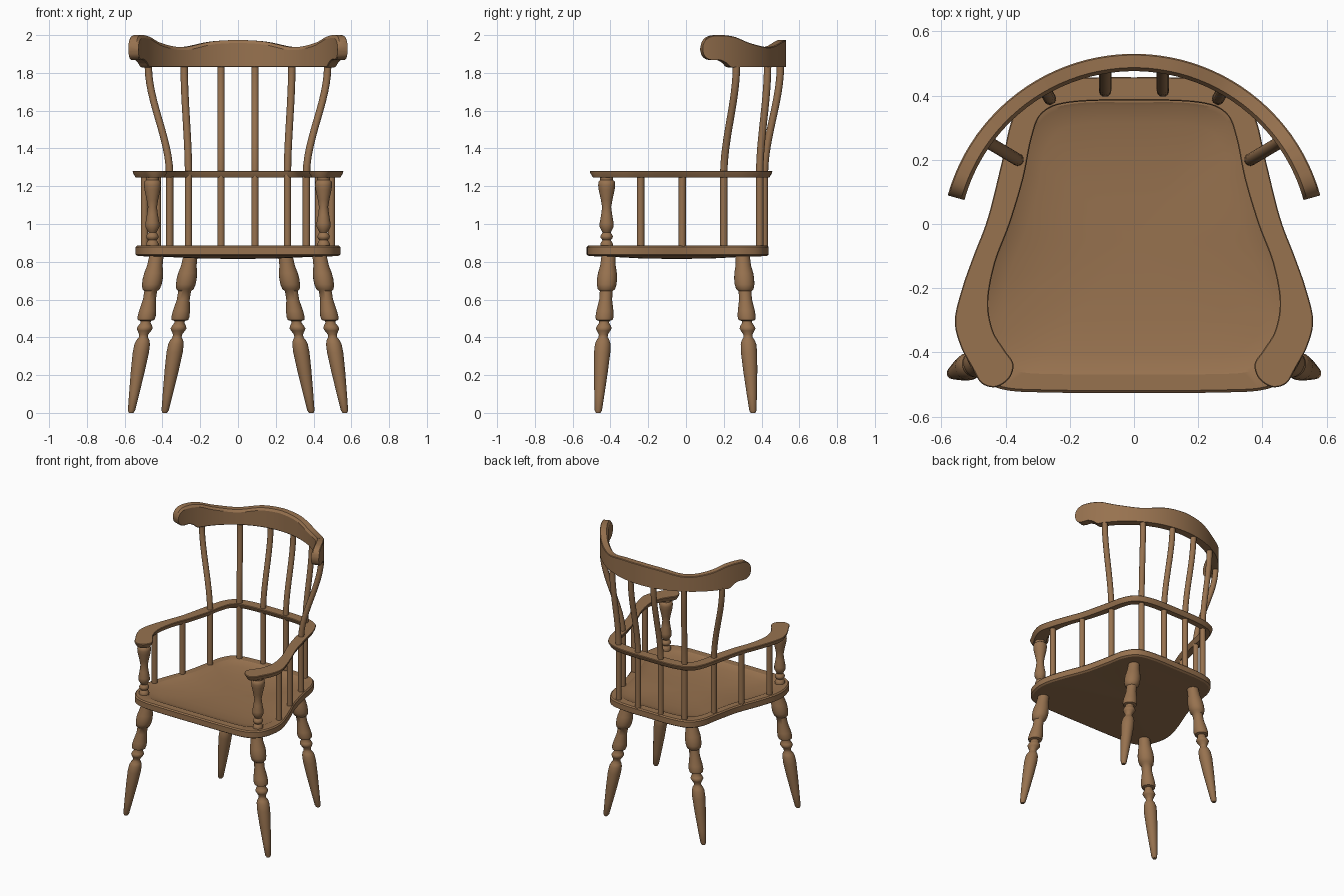
import bpy, bmesh, math

if "Cube" in bpy.data.objects:
    bpy.data.objects.remove(bpy.data.objects["Cube"])

wood = bpy.data.materials.new("warm brown wood")
wood.diffuse_color = (0.31, 0.168, 0.078, 1)
wood.use_nodes = True
wood.node_tree.nodes["Principled BSDF"].inputs["Base Color"].default_value = wood.diffuse_color


def loft(name, rings, angle=35):
    """Skin a list of equal-length closed rings and cap both ends."""
    bm = bmesh.new()
    vs = [[bm.verts.new(p) for p in r] for r in rings]
    n = len(rings[0])
    for a, b in zip(vs, vs[1:]):
        for i in range(n):
            j = (i + 1) % n
            bm.faces.new((a[i], a[j], b[j], b[i]))
    bm.faces.new(vs[0])
    bm.faces.new(vs[-1])
    bmesh.ops.recalc_face_normals(bm, faces=bm.faces)
    me = bpy.data.meshes.new(name)
    bm.to_mesh(me)
    bm.free()
    me.materials.append(wood)
    ob = bpy.data.objects.new(name, me)
    bpy.context.collection.objects.link(ob)
    bpy.ops.object.select_all(action='DESELECT')
    ob.select_set(True)
    bpy.context.view_layer.objects.active = ob
    bpy.ops.object.shade_smooth_by_angle(angle=math.radians(angle))
    return ob


def turned(name, path, n=20):
    """Round rod through (x, y, z, radius) stations."""
    loft(name, [[(x + r * math.cos(2 * math.pi * k / n),
                  y + r * math.sin(2 * math.pi * k / n), z) for k in range(n)]
                for x, y, z, r in path], 50)


def spline(p, closed=True, steps=6):
    """Catmull-Rom through points of any dimension."""
    n, out = len(p), []
    get = (lambda i: p[i % n]) if closed else (lambda i: p[min(max(i, 0), n - 1)])
    for i in range(n if closed else n - 1):
        a, b, c, d = (get(i + k) for k in (-1, 0, 1, 2))
        for s in range(steps):
            t = s / steps
            out.append(tuple(0.5 * (2 * B + (C - A) * t + (2 * A - 5 * B + 4 * C - D) * t * t
                                    + (3 * B - A - 3 * C + D) * t ** 3)
                             for A, B, C, D in zip(a, b, c, d)))
    if not closed:
        out.append(tuple(p[-1]))
    return out


def symmetric(half):
    return spline(half + [(-x, y) for x, y in reversed(half[1:-1])])


def offset(pts, d):
    """Move a closed outline outward by d."""
    n = len(pts)
    area = sum(pts[i - 1][0] * pts[i][1] - pts[i][0] * pts[i - 1][1] for i in range(n))
    s = 1 if area > 0 else -1
    out = []
    for i in range(n):
        tx = pts[(i + 1) % n][0] - pts[i - 1][0]
        ty = pts[(i + 1) % n][1] - pts[i - 1][1]
        l = math.hypot(tx, ty) or 1
        out.append((pts[i][0] + s * d * ty / l, pts[i][1] - s * d * tx / l))
    return out


def at(pts, z):
    return [(x, y, z) for x, y in pts]


def scaled(pts, f, z):
    return [(x * f, -0.05 + (y + 0.05) * f, z) for x, y in pts]


# Seat: dished top, slightly bulging underside
seat = symmetric([(0, -0.526), (0.25, -0.525), (0.41, -0.515), (0.495, -0.465), (0.535, -0.37),
                  (0.538, -0.27), (0.5, -0.14), (0.435, 0.03), (0.395, 0.2), (0.37, 0.32),
                  (0.31, 0.405), (0.19, 0.435), (0, 0.437)])
loft("seat", [scaled(seat, 0.05, 0.815), scaled(seat, 0.4, 0.818), scaled(seat, 0.75, 0.827),
              at(offset(seat, -0.012), 0.83), at(seat, 0.838), at(seat, 0.877),
              at(offset(seat, -0.008), 0.885), scaled(seat, 0.88, 0.885),
              scaled(seat, 0.86, 0.88), scaled(seat, 0.75, 0.868), scaled(seat, 0.55, 0.857),
              scaled(seat, 0.3, 0.851), scaled(seat, 0.05, 0.85)], 25)

# Continuous arm bow with rounded hand rests
arm = symmetric([(0, 0.457), (0.2, 0.452), (0.32, 0.415), (0.378, 0.33), (0.41, 0.2),
                 (0.455, 0.02), (0.5, -0.1), (0.535, -0.2), (0.558, -0.3), (0.54, -0.38),
                 (0.503, -0.45), (0.475, -0.496), (0.43, -0.508), (0.388, -0.48), (0.376, -0.435),
                 (0.405, -0.39), (0.44, -0.33), (0.454, -0.24), (0.432, -0.12), (0.387, 0),
                 (0.345, 0.14), (0.318, 0.27), (0.285, 0.345), (0.2, 0.378), (0, 0.385)])
loft("arm_bow", [at(offset(arm, -0.016), 1.246), at(offset(arm, -0.002), 1.27),
                 at(arm, 1.277), at(offset(arm, -0.003), 1.281)], 25)

# Crest rail: bent board with wavy top and rounded ears (angle, top, bottom)
half = [(0, 1.975, 1.83), (0.25, 1.966, 1.83), (0.54, 1.936, 1.83), (0.8, 1.956, 1.83),
        (0.97, 1.988, 1.83), (1.03, 1.995, 1.832), (1.08, 1.999, 1.855), (1.14, 2.0, 1.869),
        (1.2, 1.998, 1.868), (1.25, 1.988, 1.874), (1.285, 1.968, 1.892), (1.3, 1.942, 1.918)]
side = spline(half, False, 5)
stations = [(-a, t, b) for a, t, b in reversed(side[1:])] + side
C, RO, RI = -0.072, 0.602, 0.548
rings = []
for a, t, b in stations:
    prof = [(RO, b), (RO, t - 0.004), (RO - 0.004, t), (RI + 0.011, t),
            (RI, t - 0.016), (RI, b + 0.004), (RI + 0.004, b)]
    rings.append([(r * math.sin(a), C + r * math.cos(a), z) for r, z in prof])
loft("crest_rail", rings, 30)

# Turned profiles as (height, radius)
LEG = [(0.0, 0.012), (0.012, 0.019), (0.1, 0.027), (0.22, 0.037), (0.32, 0.043), (0.365, 0.041),
       (0.385, 0.034), (0.4, 0.024), (0.415, 0.024), (0.435, 0.036), (0.447, 0.042),
       (0.46, 0.037), (0.478, 0.026), (0.487, 0.028), (0.492, 0.044), (0.51, 0.048),
       (0.54, 0.045), (0.6, 0.034), (0.645, 0.034), (0.655, 0.046), (0.68, 0.052),
       (0.71, 0.053), (0.74, 0.05), (0.78, 0.041), (0.84, 0.037)]
POST = [(0.875, 0.032), (0.895, 0.034), (0.905, 0.028), (0.915, 0.022), (0.925, 0.031),
        (0.935, 0.033), (0.945, 0.028), (0.955, 0.021), (0.965, 0.027), (0.985, 0.037),
        (1.005, 0.037), (1.05, 0.029), (1.09, 0.024), (1.13, 0.031), (1.18, 0.042),
        (1.205, 0.045), (1.225, 0.043), (1.232, 0.034), (1.255, 0.034)]


def spindle(name, x0, y0, x1, y1):
    # straight up to the arm, then an S-bend to the crest
    path = [(x0, y0, 0.87, 0.0195), (x0, y0, 1.26, 0.0195)]
    for k in range(1, 13):
        u = k / 12
        s = u * u * (3 - 2 * u)
        path.append((x0 + (x1 - x0) * s, y0 + (y1 - y0) * s, 1.26 + 0.58 * u, 0.0195))
    turned(name, path, 16)


for m, label in ((-1, "left"), (1, "right")):
    # Splayed legs
    for part, (tx, ty, bx, by) in (("front_leg", (0.432, -0.41, 0.566, -0.465)),
                                   ("back_leg", (0.252, 0.3, 0.388, 0.355))):
        turned(f"{part}_{label}", [(m * (bx + (tx - bx) * z / 0.83), by + (ty - by) * z / 0.83, z, r)
                                   for z, r in LEG], 24)
    # Arm posts
    turned(f"arm_post_{label}", [(m * 0.453, -0.42, z, r) for z, r in POST], 24)
    # Short spindles under the arms
    for k, (x, y) in enumerate(((0.495, -0.24), (0.427, -0.02))):
        turned(f"arm_spindle_{label}_{k}", [(m * x, y, 0.87, 0.0195), (m * x, y, 1.26, 0.0195)], 16)
    # Long back spindles
    for k, (a, b, c, d) in enumerate(((0.09, 0.415, 0.09, 0.5), (0.262, 0.39, 0.285, 0.432),
                                      (0.362, 0.2, 0.475, 0.267))):
        spindle(f"back_spindle_{label}_{k}", m * a, b, m * c, d)
